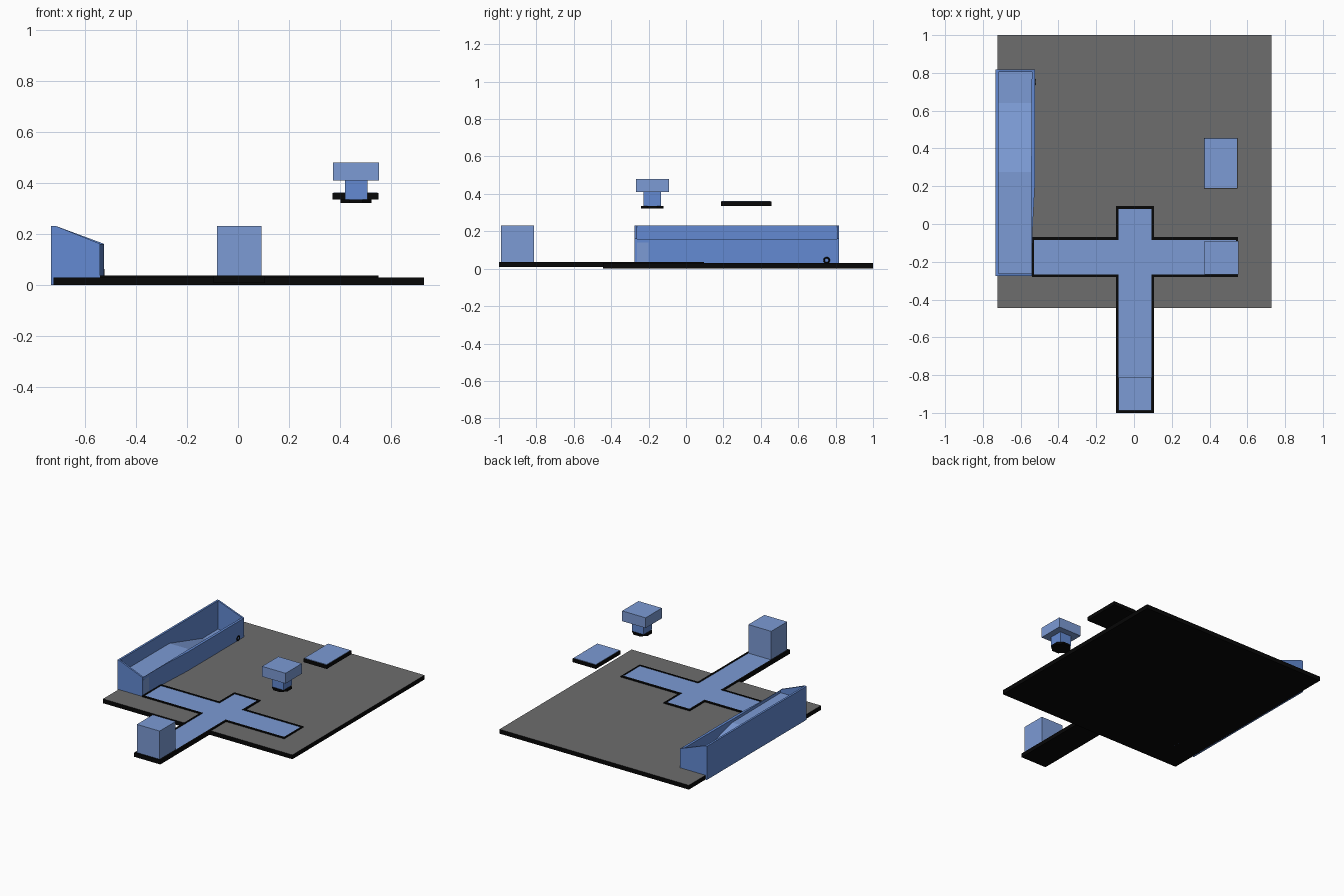
import bpy, bmesh, math
from mathutils import Vector

if "Cube" in bpy.data.objects:
    bpy.data.objects.remove(bpy.data.objects["Cube"])


def mat(name, r, g, b):
    m = bpy.data.materials.new(name)
    m.diffuse_color = (r, g, b, 1)
    m.use_nodes = True
    m.node_tree.nodes["Principled BSDF"].inputs["Base Color"].default_value = m.diffuse_color
    return m


BLACK = mat("black", 0.002, 0.002, 0.002)
GREY = mat("dark grey", 0.155, 0.155, 0.155)
LIGHT = mat("light blue", 0.20, 0.325, 0.66)
BLUE = mat("strong blue", 0.125, 0.255, 0.65)


def prism(name, pts, direction, *mats):
    """Extrude a flat outline; a second material goes on upward faces."""
    bm = bmesh.new()
    face = bm.faces.new([bm.verts.new(p) for p in pts])
    ext = bmesh.ops.extrude_face_region(bm, geom=[face], use_keep_orig=True)
    moved = [v for v in ext["geom"] if isinstance(v, bmesh.types.BMVert)]
    bmesh.ops.translate(bm, verts=moved, vec=Vector(direction))
    bmesh.ops.recalc_face_normals(bm, faces=bm.faces)
    if len(mats) > 1:
        for f in bm.faces:
            f.material_index = 1 if f.normal.z > 0.5 else 0
    me = bpy.data.meshes.new(name)
    bm.to_mesh(me)
    bm.free()
    for m in mats:
        me.materials.append(m)
    ob = bpy.data.objects.new(name, me)
    bpy.context.collection.objects.link(ob)
    return ob


def box(name, x0, x1, y0, y1, z0, z1, *mats):
    pts = [(x0, y0, z0), (x1, y0, z0), (x1, y1, z0), (x0, y1, z0)]
    return prism(name, pts, (0, 0, z1 - z0), *mats)


def cross_outline(x0, x1, y0, y1, u0, u1, v0, v1, z):
    """Bar x0..x1, y0..y1 crossed by bar u0..u1, v0..v1."""
    xy = [(u0, v0), (u1, v0), (u1, y0), (x1, y0), (x1, y1), (u1, y1),
          (u1, v1), (u0, v1), (u0, y1), (x0, y1), (x0, y0), (u0, y0)]
    return [(x, y, z) for x, y in xy]


# Ground slab: black sides, grey top
box("ground_slab", -0.722, 0.728, -0.445, 1.0, 0.0, 0.03, BLACK, GREY)

# Cross-shaped path with a raised black border
outer = cross_outline(-0.54, 0.55, -0.28, -0.07, -0.095, 0.105, -1.0, 0.095, 0.009)
inner = cross_outline(-0.53, 0.54, -0.267, -0.085, -0.082, 0.092, -0.988, 0.08, 0.02)
border = prism("path_border", outer, (0, 0, 0.028), BLACK)
cutter = prism("path_cutter", [(x, y, 0.033) for x, y, z in inner], (0, 0, 0.05), BLACK)
cutter.hide_render = True
cutter.hide_viewport = True
cut = border.modifiers.new("recess", "BOOLEAN")
cut.operation = "DIFFERENCE"
cut.solver = "EXACT"
cut.object = cutter
prism("path_surface", inner, (0, 0, 0.0145), LIGHT)

# Block at the front of the path
box("end_block", -0.083, 0.092, -0.988, -0.813, 0.03, 0.232, LIGHT)

# Open trough: tall outer wall, low inner wall, sloped ends
Y0, Y1, T = -0.275, 0.818, 0.012
box("trough_tall_wall", -0.732, -0.718, Y0, Y1, 0.0, 0.232, BLUE)
low = [(-0.541, Y0), (-0.538, -0.05), (-0.525, 0.2), (-0.525, Y1),
       (-0.541, Y1), (-0.545, 0.2)]
prism("trough_low_wall", [(x, y, 0.0) for x, y in low], (0, 0, 0.16), BLUE)
for name, y, xr in (("trough_front_wall", Y0, -0.54), ("trough_back_wall", Y1 - T, -0.526)):
    end = [(-0.732, 0.0), (xr, 0.0), (xr, 0.162), (-0.715, 0.232), (-0.732, 0.232)]
    prism(name, [(x, y, z) for x, z in end], (0, T, 0), BLUE)

# Trough floor: high shelf, ramp, low shelf
floor = [(-0.265, 0.01), (0.81, 0.01), (0.81, 0.036), (0.64, 0.036),
         (0.275, 0.14), (-0.265, 0.14)]
prism("trough_floor", [(-0.72, y, z) for y, z in floor], (0.18, 0, 0), LIGHT)

# Small drain ring on the low wall
bpy.ops.mesh.primitive_torus_add(major_segments=16, minor_segments=6,
                                 major_radius=0.014, minor_radius=0.004,
                                 location=(-0.525, 0.752, 0.045),
                                 rotation=(0, math.pi / 2, 0))
ring = bpy.context.object
ring.name = "drain_ring"
ring.data.materials.append(BLACK)

# Floating pedestal: octagonal foot, stem and head
foot, c = 0.06, 0.025
oct_xy = [(foot, c), (c, foot), (-c, foot), (-foot, c),
          (-foot, -c), (-c, -foot), (c, -foot), (foot, -c)]
prism("pedestal_foot", [(0.462 + x, -0.18 + y, 0.322) for x, y in oct_xy],
      (0, 0, 0.013), BLACK)
box("pedestal_stem", 0.418, 0.507, -0.226, -0.134, 0.335, 0.41, BLUE)
box("pedestal_head", 0.372, 0.552, -0.268, -0.09, 0.409, 0.48, LIGHT)

# Floating platform with blue top
box("platform_base", 0.37, 0.549, 0.187, 0.456, 0.335, 0.36, BLACK)
box("platform_top", 0.374, 0.545, 0.191, 0.452, 0.358, 0.363, LIGHT)
